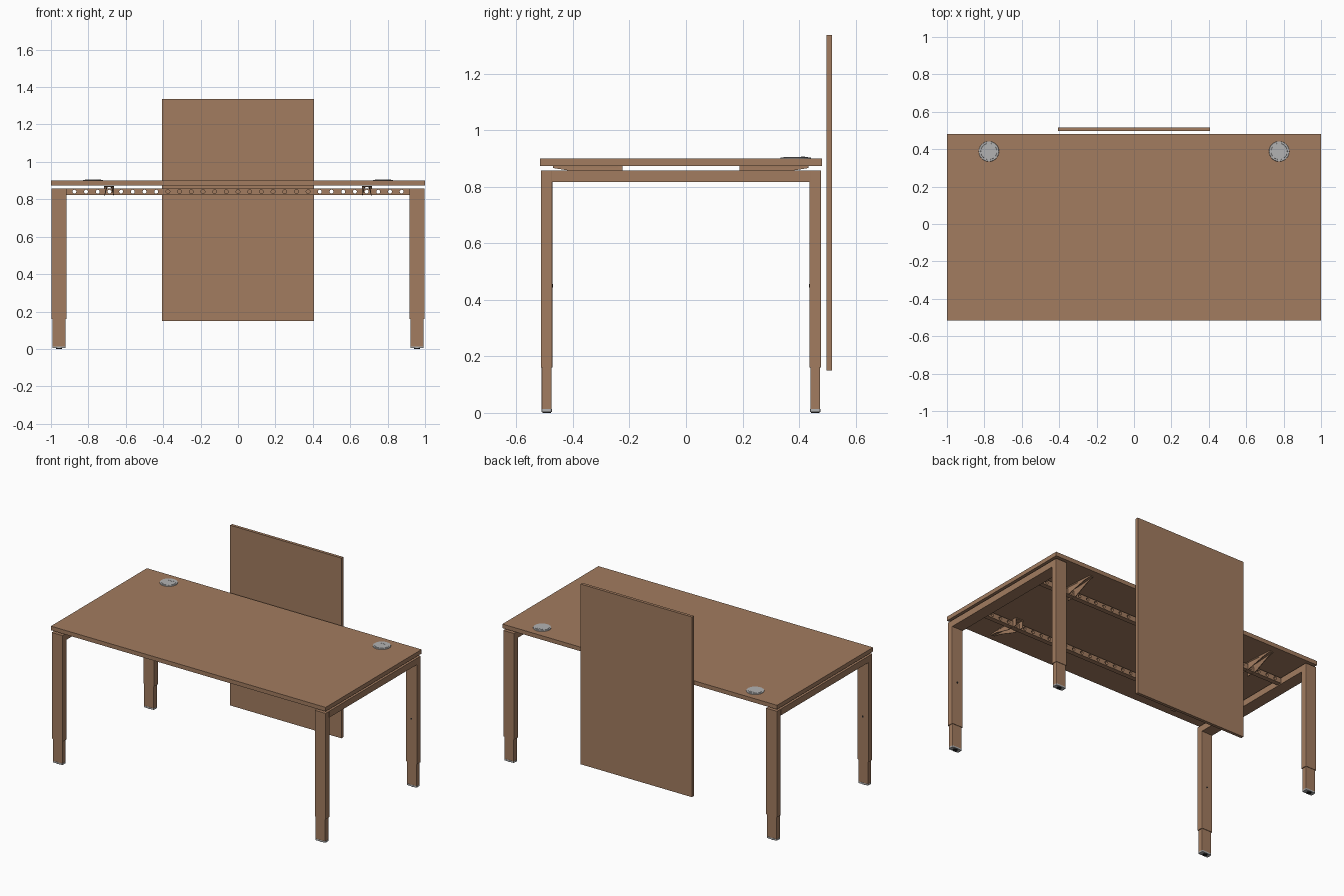
import bpy, bmesh, math
from mathutils import Matrix

if "Cube" in bpy.data.objects:
    bpy.data.objects.remove(bpy.data.objects["Cube"])


def material(name, rgb):
    m = bpy.data.materials.new(name)
    m.diffuse_color = (*rgb, 1)
    m.use_nodes = True
    m.node_tree.nodes["Principled BSDF"].inputs["Base Color"].default_value = m.diffuse_color
    return m


BROWN = material("warm brown", (0.36, 0.20, 0.115))
GREY = material("light grey", (0.45, 0.45, 0.45))
BLACK = material("dark rubber", (0.02, 0.02, 0.02))


def finish(bm, name, mat):
    bmesh.ops.recalc_face_normals(bm, faces=bm.faces)
    me = bpy.data.meshes.new(name)
    bm.to_mesh(me)
    bm.free()
    me.materials.append(mat)
    ob = bpy.data.objects.new(name, me)
    bpy.context.collection.objects.link(ob)
    return ob


def add_box(bm, x0, x1, y0, y1, z0, z1):
    m = Matrix.Translation(((x0 + x1) / 2, (y0 + y1) / 2, (z0 + z1) / 2))
    m = m @ Matrix.Diagonal((x1 - x0, y1 - y0, z1 - z0, 1))
    bmesh.ops.create_cube(bm, size=1, matrix=m)


def box(name, mat, *dims, bevel=0):
    bm = bmesh.new()
    add_box(bm, *dims)
    if bevel:
        bmesh.ops.bevel(bm, geom=[e for e in bm.edges if abs(e.verts[0].co.z - e.verts[1].co.z) > 1e-4],
                        offset=bevel, segments=2, profile=0.5, affect='EDGES')
    return finish(bm, name, mat)


def cylinder(name, mat, x, y, z0, z1, r, r2=None, n=32):
    bm = bmesh.new()
    bmesh.ops.create_cone(bm, cap_ends=True, segments=n, radius1=r, radius2=r2 or r,
                          depth=z1 - z0, matrix=Matrix.Translation((x, y, (z0 + z1) / 2)))
    return finish(bm, name, mat)


YC = -0.018  # middle of the desk in depth

# Worktop and privacy screen
box("worktop", BROWN, -1, 1, -0.517, 0.481, 0.873, 0.90)
box("privacy_screen", BROWN, -0.405, 0.405, 0.497, 0.517, 0.15, 1.336)

for sx in (-1, 1):
    side = "left" if sx < 0 else "right"
    xc = sx * 0.957
    # Side beam joining the two legs
    box(side + "_side_beam", BROWN, xc - 0.04, xc + 0.04, YC - 0.456, YC + 0.456, 0.816, 0.858)
    for sy in (-1, 1):
        tag = side + ("_front" if sy < 0 else "_back")
        yc = YC + sy * 0.475
        # Telescopic leg: outer tube, inner tube, foot and rubber pad
        box(tag + "_leg", BROWN, xc - 0.04, xc + 0.04, yc - 0.0205, yc + 0.0205, 0.16, 0.858, bevel=0.003)
        box(tag + "_inner_leg", BROWN, xc - 0.035, xc + 0.035, yc - 0.0175, yc + 0.0175, 0.014, 0.17, bevel=0.003)
        box(tag + "_foot", GREY, xc - 0.036, xc + 0.036, yc - 0.0185, yc + 0.0185, 0.004, 0.014, bevel=0.006)
        cylinder(tag + "_foot_pad", BLACK, xc, yc, 0, 0.005, 0.015, n=20)
        # Height-locking screw on the inward face
        bm = bmesh.new()
        bmesh.ops.create_cone(bm, cap_ends=True, segments=12, radius1=0.006, radius2=0.006, depth=0.002,
                              matrix=Matrix.Translation((xc, yc - sy * 0.021, 0.45)) @ Matrix.Rotation(math.pi / 2, 4, 'X'))
        finish(bm, tag + "_lock_screw", BLACK)

    # Cable grommet: rim, lid and flap slot
    gx, gy = sx * 0.776, 0.388
    cylinder(side + "_grommet_rim", GREY, gx, gy, 0.898, 0.9035, 0.055, 0.053)
    cylinder(side + "_grommet_lid", GREY, gx, gy, 0.903, 0.905, 0.044, 0.043)
    box(side + "_grommet_slot", GREY, gx - 0.02, gx + 0.02, gy + 0.018, gy + 0.032, 0.904, 0.906)

# Perforated long rails
for sy in (-1, 1):
    name = "front_rail" if sy < 0 else "back_rail"
    yr = YC + sy * 0.25
    rail = box(name, BROWN, -0.92, 0.92, yr - 0.016, yr + 0.016, 0.823, 0.858)
    bm = bmesh.new()
    for i in range(-14, 15):
        bmesh.ops.create_cone(bm, cap_ends=True, segments=14, radius1=0.0105, radius2=0.0105, depth=0.1,
                              matrix=Matrix.Translation((i * 0.0625, yr, 0.841)) @ Matrix.Rotation(math.pi / 2, 4, 'X'))
    cutter = finish(bm, name + "_hole_cutter", BROWN)
    cutter.hide_render = True
    cutter.hide_viewport = True
    mod = rail.modifiers.new("holes", 'BOOLEAN')
    mod.operation = 'DIFFERENCE'
    mod.solver = 'EXACT'
    mod.object = cutter

    # Cantilever brackets: two tapering cheeks under a top plate
    for sx in (-1, 1):
        xb = sx * 0.689
        bm = bmesh.new()
        prof = [(0.207, 0.872), (0.452, 0.872), (0.452, 0.866), (0.402, 0.858), (0.28, 0.82), (0.207, 0.82)]
        for s in (-1, 1):
            rings = []
            for off in (0, 0.004):
                rings.append([bm.verts.new((xb + s * ((0.027 if d < 0.3 else 0.027 - (d - 0.28) * 0.09) - off),
                                            YC + sy * d, z)) for d, z in prof])
            a, b = rings
            bm.faces.new(a)
            bm.faces.new(b[::-1])
            for i in range(len(prof)):
                j = (i + 1) % len(prof)
                bm.faces.new((a[i], a[j], b[j], b[i]))
        # top plate narrowing to the tip
        plate = [(-0.026, 0.207), (0.026, 0.207), (0.026, 0.28), (0.011, 0.452), (-0.011, 0.452), (-0.026, 0.28)]
        f = bm.faces.new([bm.verts.new((xb + dx, YC + sy * d, 0.8725)) for dx, d in plate])
        ext = bmesh.ops.extrude_face_region(bm, geom=[f], use_keep_orig=True)
        for v in ext["geom"]:
            if isinstance(v, bmesh.types.BMVert):
                v.co.z = 0.867
        finish(bm, ("left" if sx < 0 else "right") + ("_front" if sy < 0 else "_back") + "_bracket", BROWN)
